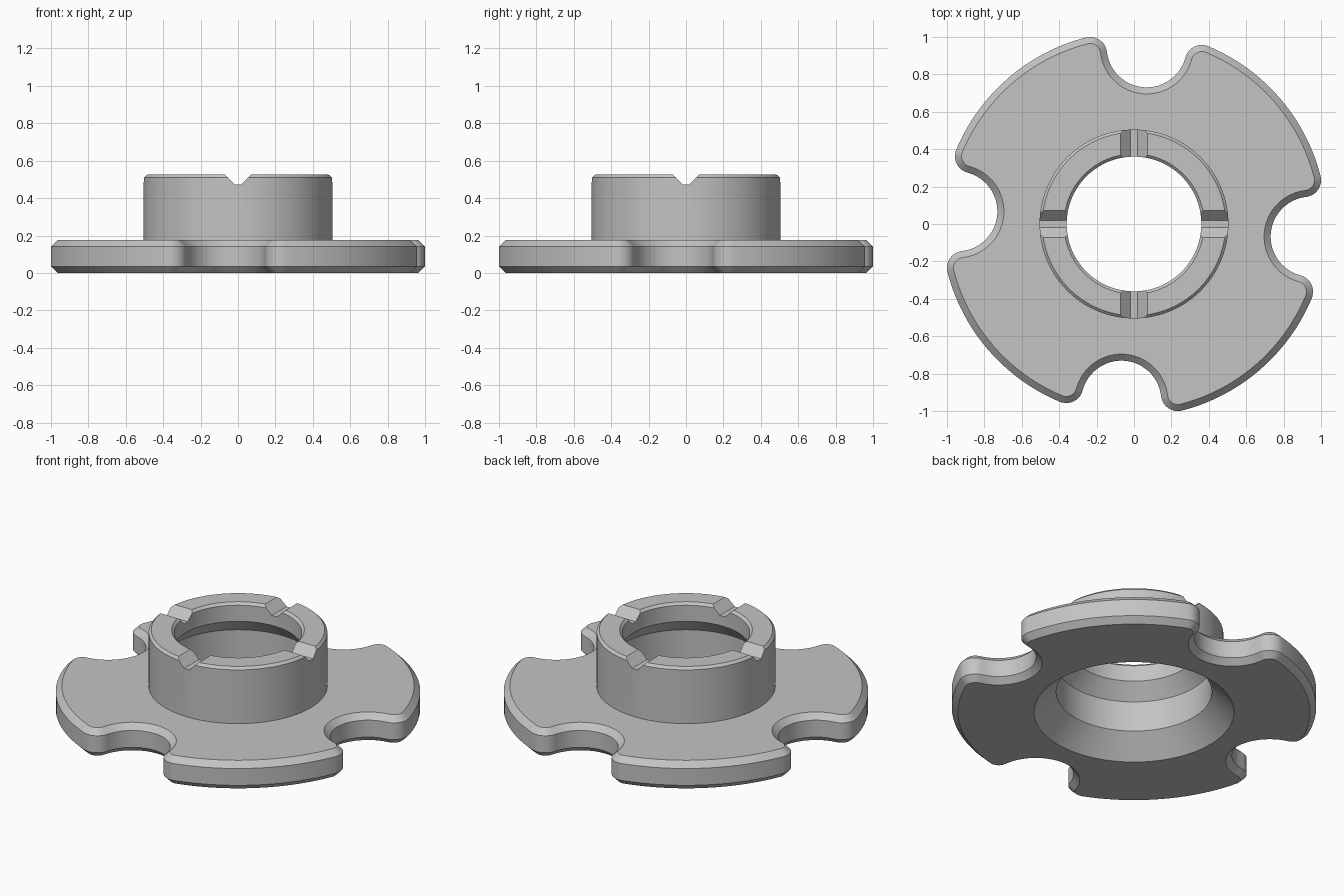
import bpy
import bmesh
from math import atan2, cos, sin, pi, hypot, radians

if "Cube" in bpy.data.objects:
    bpy.data.objects.remove(bpy.data.objects["Cube"])

# Flange outline: four round pockets with rounded tips
R_OUT, TIP_R, POCKET_R, POCKET_T = 1.03, 0.09, 0.214, 0.947
TIP_S, TIP_T = 0.299, 0.891          # tip centre, across and along the pocket axis
TWIST = radians(4.1)                 # pocket axis leans off the main axis
PLATE_H, CHAMFER = 0.175, 0.035
SEG = 128

# Hub and bore section as (radius, height), from plate top over the rim to the underside
HUB = [(0.505, PLATE_H), (0.505, 0.51), (0.49, 0.525), (0.375, 0.525), (0.36, 0.51),
       (0.36, 0.41), (0.44, 0.32), (0.44, 0.13), (0.565, 0.0)]


def arc(cx, cy, r, a0, a1, n):
    """Points along an arc, leaving out the last one."""
    return [(cx + r * cos(a0 + (a1 - a0) * i / n), cy + r * sin(a0 + (a1 - a0) * i / n))
            for i in range(n)]


def outline(inset):
    tip = atan2(TIP_T, -TIP_S)
    meet = atan2(POCKET_T - TIP_T, TIP_S)
    f, p, r = TIP_R - inset, POCKET_R + inset, R_OUT - inset
    sector = arc(-TIP_S, TIP_T, f, tip, meet, 12)
    sector += arc(0, POCKET_T, p, pi + meet, 2 * pi - meet, 24)
    sector += arc(TIP_S, TIP_T, f, pi - meet, pi - tip, 12)
    sector += arc(0, 0, r, pi - tip, tip - pi / 2, 20)
    pts = []
    for k in range(4):
        a = -TWIST - k * pi / 2
        pts += [(x * cos(a) - y * sin(a), x * sin(a) + y * cos(a)) for x, y in sector]
    return pts


def ring(bm, pts, z):
    return [bm.verts.new((x, y, z)) for x, y in pts]


def skin(bm, rings):
    for a, b in zip(rings, rings[1:]):
        n = len(a)
        for i in range(n):
            j = (i + 1) % n
            bm.faces.new((a[i], a[j], b[j], b[i]))


def loop_edges(bm, verts):
    return [bm.edges.get((v, verts[(i + 1) % len(verts)])) for i, v in enumerate(verts)]


def make_object(name, bm):
    bmesh.ops.recalc_face_normals(bm, faces=bm.faces[:])
    me = bpy.data.meshes.new(name)
    bm.to_mesh(me)
    bm.free()
    ob = bpy.data.objects.new(name, me)
    bpy.context.collection.objects.link(ob)
    return ob


# Flange rim and hub walls
bm = bmesh.new()
rim = [ring(bm, outline(d), z) for d, z in
       ((CHAMFER, 0), (0, CHAMFER), (0, PLATE_H - CHAMFER), (CHAMFER, PLATE_H))]
hub = [ring(bm, arc(0, 0, r, 0, 2 * pi, SEG), z) for r, z in HUB]
skin(bm, rim)
skin(bm, hub)

# Flat top and underside between rim and hub
for outer, inner in ((rim[-1], hub[0]), (rim[0], hub[-1])):
    bmesh.ops.triangle_fill(bm, use_beauty=True, use_dissolve=False,
                            edges=loop_edges(bm, outer) + loop_edges(bm, inner))
flange = make_object("slotted_flange", bm)

# Two crossing V-groove cutters give the four rim notches
for k in range(2):
    bm = bmesh.new()
    section = [(-0.018, 0.472), (0.018, 0.472), (0.118, 0.572), (-0.118, 0.572)]
    ends = []
    for along in (-0.7, 0.7):
        ends.append([bm.verts.new((s, along, z) if k == 0 else (along, s, z))
                     for s, z in section])
    skin(bm, ends)
    for e in ends:
        bm.faces.new(e)
    cutter = make_object("notch_cutter_%d" % (k + 1), bm)
    cutter.hide_render = True
    mod = flange.modifiers.new("notch", 'BOOLEAN')
    mod.operation = 'DIFFERENCE'
    mod.solver = 'EXACT'
    mod.object = cutter
    bpy.ops.object.select_all(action='DESELECT')
    flange.select_set(True)
    bpy.context.view_layer.objects.active = flange
    bpy.ops.object.modifier_apply(modifier=mod.name)
    bpy.data.objects.remove(cutter, do_unlink=True)

# Plain grey finish, smooth curves with crisp edges
grey = bpy.data.materials.new("light_grey")
grey.diffuse_color = (0.55, 0.55, 0.55, 1)
grey.use_nodes = True
grey.node_tree.nodes["Principled BSDF"].inputs["Base Color"].default_value = grey.diffuse_color
flange.data.materials.clear()
flange.data.materials.append(grey)
bpy.ops.object.shade_smooth_by_angle(angle=radians(30))
